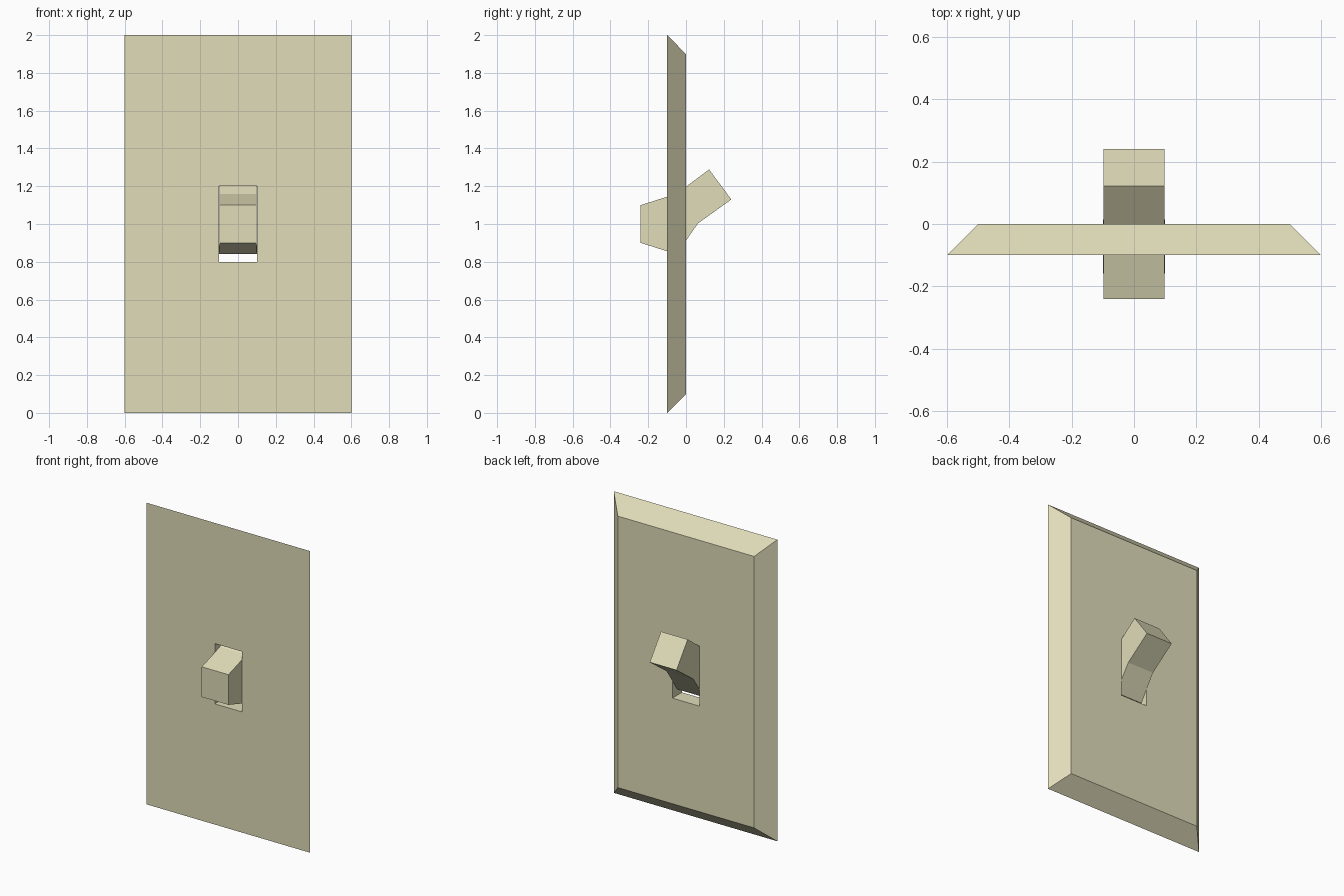
import bpy, bmesh

if "Cube" in bpy.data.objects:
    bpy.data.objects.remove(bpy.data.objects["Cube"])

mat = bpy.data.materials.new("ivory plastic")
mat.diffuse_color = (0.745, 0.715, 0.485, 1)
mat.use_nodes = True
mat.node_tree.nodes["Principled BSDF"].inputs["Base Color"].default_value = mat.diffuse_color


def finish(bm, name):
    bmesh.ops.recalc_face_normals(bm, faces=bm.faces)
    me = bpy.data.meshes.new(name)
    bm.to_mesh(me)
    bm.free()
    me.materials.append(mat)
    obj = bpy.data.objects.new(name, me)
    bpy.context.collection.objects.link(obj)
    return obj


def loop(bm, hx, hz, y):
    """Rectangle of vertices centred on z = 1 in the XZ plane."""
    return [bm.verts.new((sx * hx, y, 1 + sz * hz))
            for sx, sz in ((-1, -1), (1, -1), (1, 1), (-1, 1))]


# Wall plate: bevelled frame with a through slot, lofted round four loops
bm = bmesh.new()
rings = [loop(bm, 0.6, 1.0, -0.1), loop(bm, 0.5, 0.9, 0),
         loop(bm, 0.1, 0.2, 0), loop(bm, 0.1, 0.2, -0.1)]
for k in range(4):
    a, b = rings[k], rings[(k + 1) % 4]
    for i in range(4):
        j = (i + 1) % 4
        bm.faces.new((a[i], a[j], b[j], b[i]))
finish(bm, "wall_plate")

# Toggle: bent side profile (y, z, half width) extruded across the slot
profile = [(-0.24, 1.1, 0.098), (-0.24, 0.9, 0.098), (-0.05, 0.84, 0.0995),
           (0.063, 1.003, 0.098), (0.24, 1.13, 0.098), (0.122, 1.289, 0.098),
           (-0.05, 1.16, 0.098)]
bm = bmesh.new()
left, right = [[bm.verts.new((s * w, y, z)) for y, z, w in profile]
               for s in (-1, 1)]
n = len(profile)
for i in range(n):
    j = (i + 1) % n
    bm.faces.new((left[i], left[j], right[j], right[i]))
# Side walls split into front block, hinge wedge and rear block
for side in (left, right):
    for ids in ((0, 1, 2, 6), (2, 3, 6), (3, 4, 5, 6)):
        bm.faces.new([side[i] for i in ids])
finish(bm, "toggle_switch")
